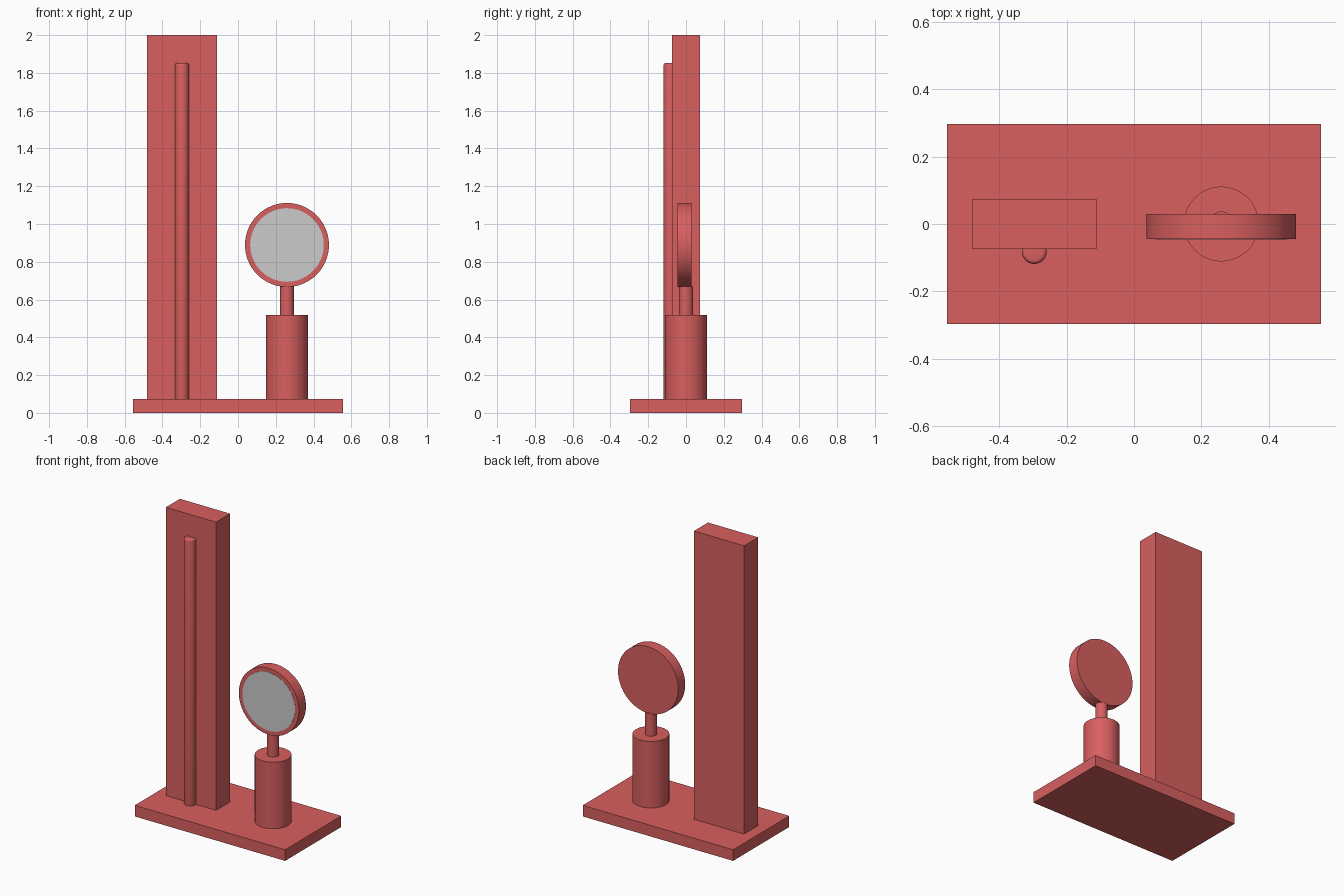
import bpy
import math

if "Cube" in bpy.data.objects:
    bpy.data.objects.remove(bpy.data.objects["Cube"])

U = 2 / 27  # design module: the model is 27 modules tall


def material(name, r, g, b):
    mat = bpy.data.materials.new(name)
    mat.diffuse_color = (r, g, b, 1)
    mat.use_nodes = True
    mat.node_tree.nodes["Principled BSDF"].inputs["Base Color"].default_value = mat.diffuse_color
    return mat


red = material("red", 0.69, 0.115, 0.115)
grey = material("grey", 0.52, 0.52, 0.52)


def finish(ob, name, mat):
    ob.name = name
    ob.data.materials.append(mat)
    return ob


def box(name, x, y, z, sx, sy, sz):
    bpy.ops.mesh.primitive_cube_add(size=1, location=(x * U, y * U, z * U))
    ob = bpy.context.object
    ob.scale = (sx * U, sy * U, sz * U)
    bpy.ops.object.transform_apply(location=False, rotation=False, scale=True)
    return finish(ob, name, red)


def cylinder(name, x, y, z, r, depth, facing_front=False, mat=red, smooth_angle=35):
    bpy.ops.mesh.primitive_cylinder_add(
        vertices=64, radius=r * U, depth=depth * U, location=(x * U, y * U, z * U),
        rotation=(math.pi / 2 if facing_front else 0, 0, 0))
    bpy.ops.object.shade_smooth_by_angle(angle=math.radians(smooth_angle))
    return finish(bpy.context.object, name, mat)


# Base plate and tall slab
box("base_plate", 0, 0, 0.5, 15, 8, 1)
box("tall_slab", -4, 0, 14, 5, 2, 26)

# Rod on the front of the slab, softened at the top and sunk into the base
rod = cylinder("front_rod", -4, -1.1, 12.9, 0.5, 24.2, smooth_angle=120)
bevel = rod.modifiers.new("soft_end", "BEVEL")
bevel.width = 0.15 * U
bevel.segments = 4
bevel.limit_method = "ANGLE"

# Round pedestal, neck and disc
cylinder("pedestal", 3.5, 0, 4, 1.5, 6)
cylinder("neck", 3.5, 0, 8, 0.5, 2.1)
cylinder("disc", 3.5, -0.1, 12, 3, 1, facing_front=True)

# Thin grey face on the disc
cylinder("disc_face", 3.5, -0.6, 12, 2.63, 0.04, facing_front=True, mat=grey)
